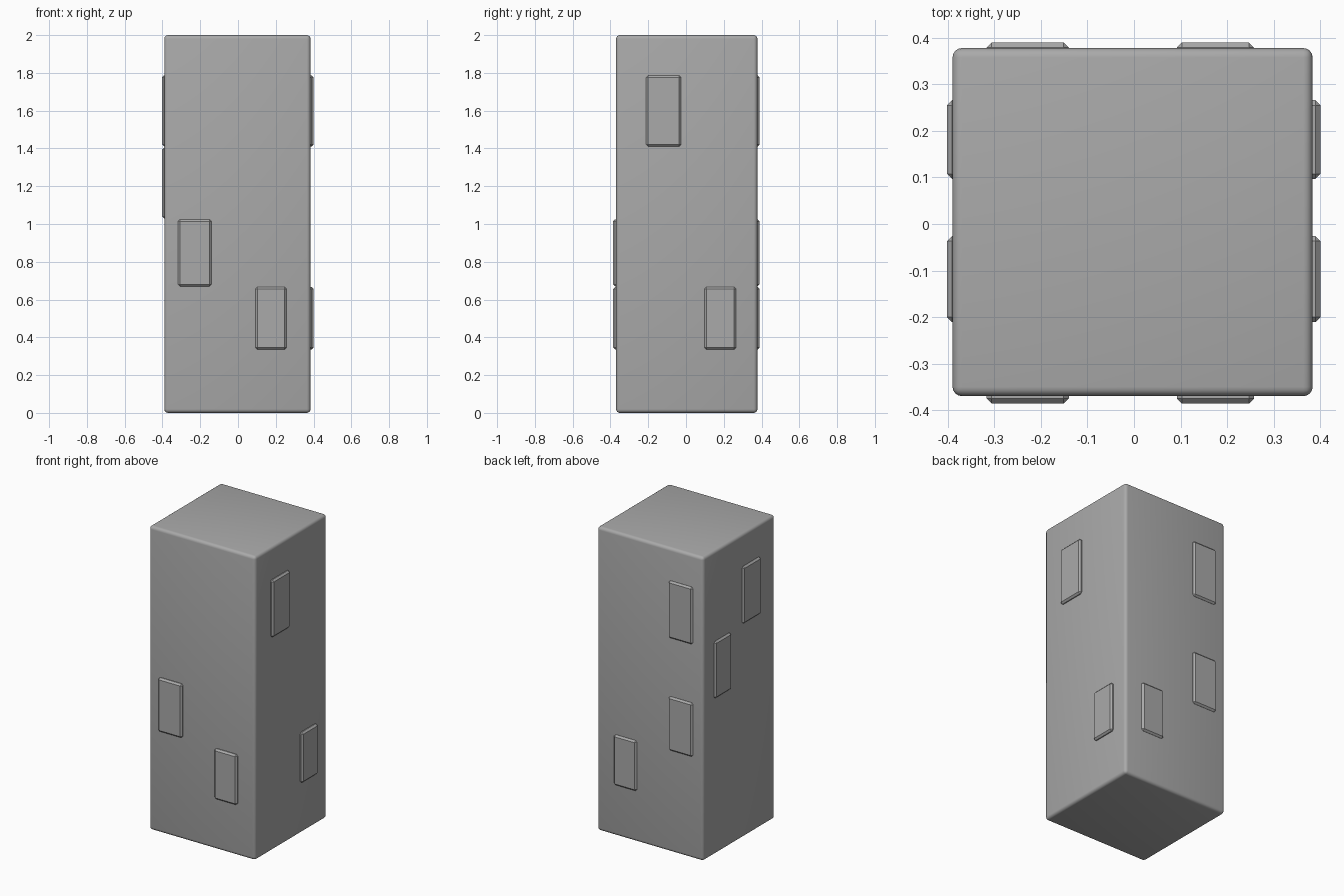
import bpy
import bmesh
from math import radians
from mathutils import Vector

cube = bpy.data.objects.get("Cube")
if cube:
    bpy.data.objects.remove(cube, do_unlink=True)

grey = bpy.data.materials.new("plain_grey")
grey.use_nodes = True
colour = (0.4, 0.4, 0.4, 1)
grey.diffuse_color = colour
grey.node_tree.nodes["Principled BSDF"].inputs["Base Color"].default_value = colour


def bevelled_box(name, low, high, width, segments):
    """Box between two corners with bevelled edges."""
    low, high = Vector(low), Vector(high)
    bm = bmesh.new()
    bmesh.ops.create_cube(bm, size=1)
    bmesh.ops.scale(bm, vec=high - low, verts=bm.verts)
    bmesh.ops.translate(bm, vec=(low + high) / 2, verts=bm.verts)
    bmesh.ops.bevel(bm, geom=bm.edges[:], offset=width, segments=segments,
                    profile=0.5, affect='EDGES')
    mesh = bpy.data.meshes.new(name)
    bm.to_mesh(mesh)
    bm.free()
    mesh.materials.append(grey)
    obj = bpy.data.objects.new(name, mesh)
    bpy.context.collection.objects.link(obj)
    return obj


# Tower body with softly rounded edges
left, right, front, back = -0.39, 0.384, -0.37, 0.378
body = bevelled_box("tower_body", (left, front, 0), (right, back, 2), 0.02, 4)
bpy.context.view_layer.objects.active = body
body.select_set(True)
bpy.ops.object.shade_smooth_by_angle(angle=radians(40))

# Window rows (bottom, top) and columns (start, end) on the walls
low_row, mid_row, upper_row, top_row = (0.335, 0.667), (0.67, 1.025), (1.03, 1.405), (1.41, 1.787)
x_minus, x_plus = (-0.317, -0.14), (0.092, 0.258)
y_minus, y_plus = (-0.211, -0.026), (0.097, 0.266)

# Shallow chamfered windows, partly sunk into each wall
DEPTH = 0.03
walls = {
    "front": (1, -0.386, -0.386 + DEPTH, [(x_minus, mid_row), (x_plus, low_row)]),
    "back": (1, 0.39 - DEPTH, 0.39, [(x_minus, top_row), (x_minus, mid_row), (x_plus, low_row)]),
    "left": (0, 0.401 - DEPTH, 0.401, [(y_minus, top_row), (y_plus, low_row)]),
    "right": (0, -0.402, -0.402 + DEPTH, [(y_minus, top_row), (y_plus, upper_row)]),
}
for wall, (axis, near, far, windows) in walls.items():
    for number, (span, row) in enumerate(windows, 1):
        low, high = [span[0], row[0]], [span[1], row[1]]
        low.insert(axis, near)
        high.insert(axis, far)
        bevelled_box(f"{wall}_window_{number}", low, high, 0.011, 1)
